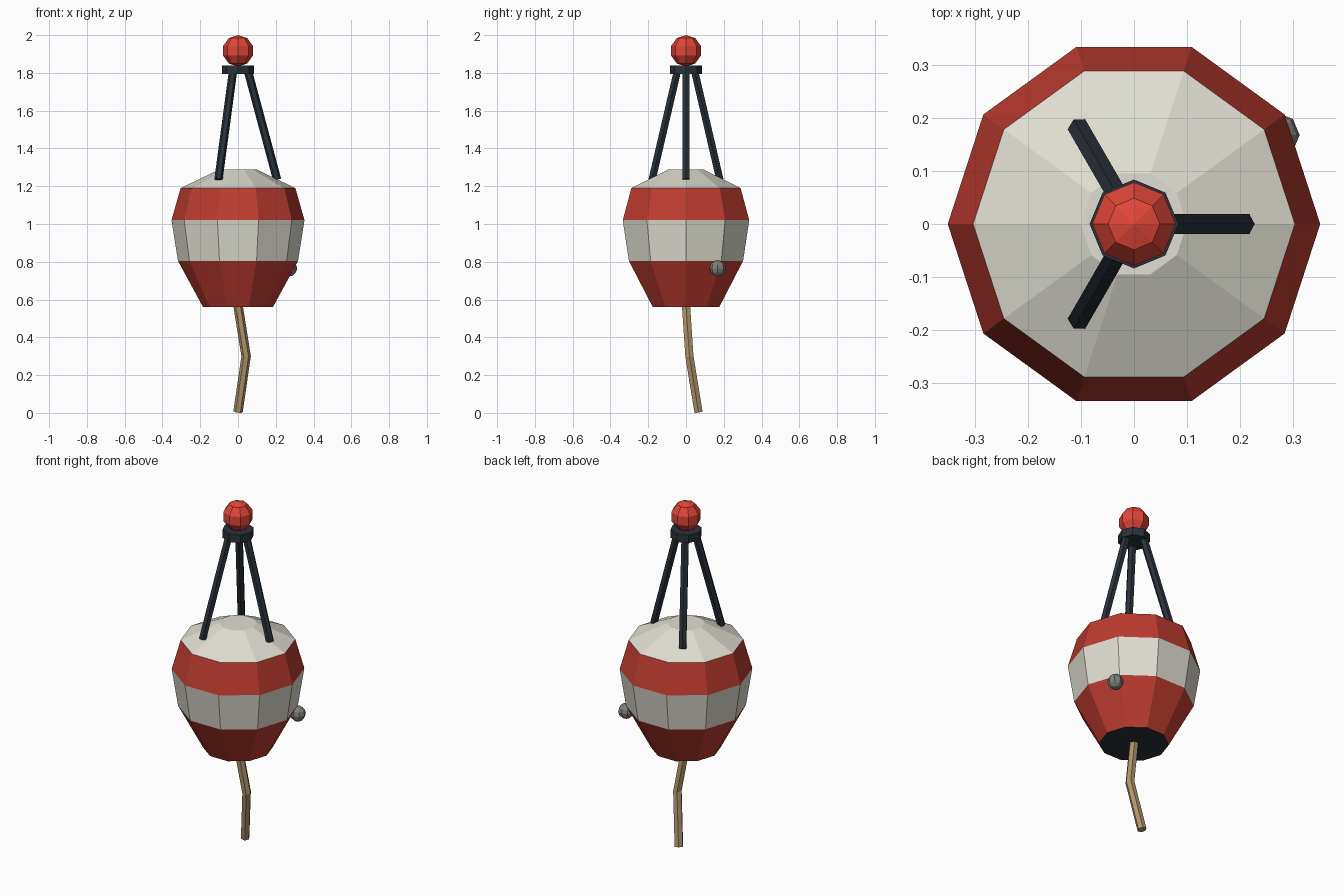
import bpy, bmesh, math
from mathutils import Vector

if "Cube" in bpy.data.objects:
    bpy.data.objects.remove(bpy.data.objects["Cube"])


def material(name, r, g, b):
    lin = [((c / 255 + 0.055) / 1.055) ** 2.4 for c in (r, g, b)]
    m = bpy.data.materials.new(name)
    m.diffuse_color = (*lin, 1)
    m.use_nodes = True
    m.node_tree.nodes["Principled BSDF"].inputs["Base Color"].default_value = m.diffuse_color
    return m


RED = material("float red", 190, 60, 47)
WHITE = material("float white", 224, 222, 210)
DARK = material("dark metal", 42, 50, 58)
LAMP = material("lamp red", 226, 70, 56)
ROPE = material("rope tan", 176, 150, 108)
GREY = material("grey metal", 128, 128, 122)


def finish(name, bm, *mats):
    bmesh.ops.recalc_face_normals(bm, faces=bm.faces)
    me = bpy.data.meshes.new(name)
    bm.to_mesh(me)
    bm.free()
    for m in mats:
        me.materials.append(m)
    ob = bpy.data.objects.new(name, me)
    bpy.context.collection.objects.link(ob)
    return ob


def loft(rings, bm):
    """Skin a list of vertex rings; returns the faces of each band, then the two caps."""
    n = len(rings[0])
    rows = [[bm.verts.new(p) for p in ring] for ring in rings]
    bands = [[bm.faces.new((a[i], a[(i + 1) % n], b[(i + 1) % n], b[i])) for i in range(n)]
             for a, b in zip(rows, rows[1:])]
    return bands, bm.faces.new(rows[0][::-1]), bm.faces.new(rows[-1])


def tube(name, points, radius, sides, mat, facing):
    """Mitred straight-sided tube; one corner points along 'facing'."""
    pts = [Vector(p) for p in points]
    dirs = [(b - a).normalized() for a, b in zip(pts, pts[1:])]
    rings = []
    for i, p in enumerate(pts):
        t = (dirs[max(i - 1, 0)] + dirs[min(i, len(dirs) - 1)]).normalized()
        u = Vector(facing)
        u = (u - t * u.dot(t)).normalized()
        v = t.cross(u)
        rings.append([p + radius * (u * math.cos(a) + v * math.sin(a))
                      for a in (math.tau * k / sides for k in range(sides))])
    bm = bmesh.new()
    loft(rings, bm)
    return finish(name, bm, mat)


def ball(name, centre, radius, segments, rings, mat):
    bm = bmesh.new()
    bmesh.ops.create_uvsphere(bm, u_segments=segments, v_segments=rings, radius=radius)
    bmesh.ops.translate(bm, verts=bm.verts, vec=centre)
    return finish(name, bm, mat)


# Striped ten-sided float
profile = [(0.185, 0.56), (0.318, 0.805), (0.352, 1.02), (0.304, 1.19), (0.10, 1.288)]
bm = bmesh.new()
bands, bottom, top = loft([[(r * math.cos(math.tau * k / 10), r * math.sin(math.tau * k / 10), z)
                            for k in range(10)] for r, z in profile], bm)
for band, index in zip(bands, (0, 1, 0, 1)):
    for f in band:
        f.material_index = index
top.material_index = 1
bottom.material_index = 2
finish("float_body", bm, RED, WHITE, DARK)

# Three tripod legs
for k in range(3):
    c, s = math.cos(math.tau * k / 3), math.sin(math.tau * k / 3)
    tube(f"tripod_leg_{k + 1}", [(0.207 * c, 0.207 * s, 1.235), (0.05 * c, 0.05 * s, 1.82)],
         0.022, 6, DARK, (c, s, 0))

# Collar and lamp
tube("lamp_collar", [(0, 0, 1.793), (0, 0, 1.84)], 0.084, 8, DARK, (1, 0, 0))
ball("lamp", (0, 0, 1.917), 0.083, 8, 5, LAMP)

# Side knob and mooring rope
ball("side_knob", (0.27, 0.168, 0.765), 0.043, 8, 6, GREY)
tube("mooring_rope", [(0, 0, 0.57), (0.043, 0.018, 0.30), (0, 0.066, 0.005)],
     0.025, 6, ROPE, (1, 0, 0))
